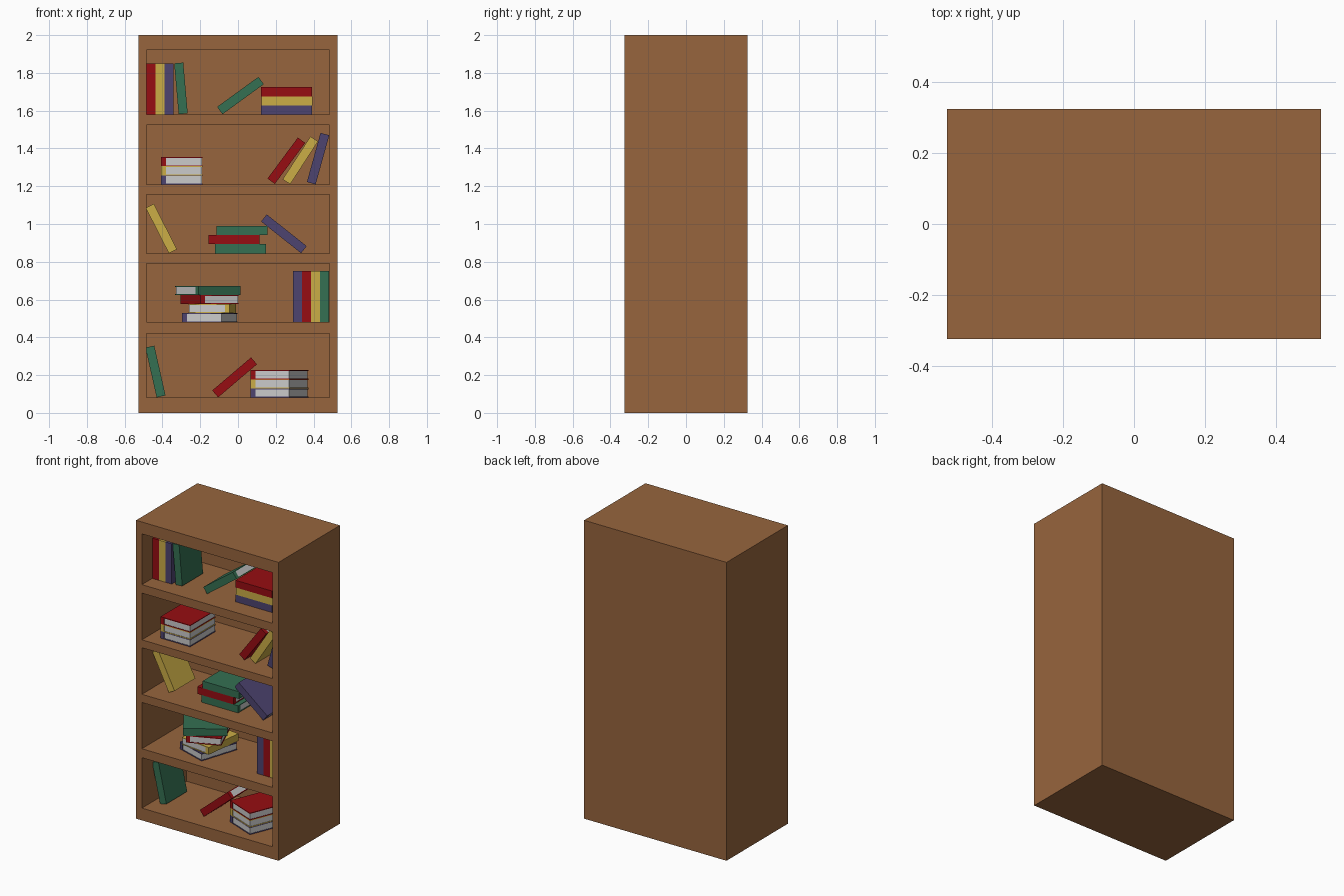
import bpy, bmesh
from math import radians
from mathutils import Matrix, Vector

if "Cube" in bpy.data.objects:
    bpy.data.objects.remove(bpy.data.objects["Cube"])


def material(name, rgb):
    m = bpy.data.materials.new(name)
    m.diffuse_color = (*rgb, 1)
    m.use_nodes = True
    m.node_tree.nodes["Principled BSDF"].inputs["Base Color"].default_value = m.diffuse_color
    return m


WOOD = material("wood", (0.31, 0.13, 0.047))
PAPER = material("paper", (0.62, 0.62, 0.62))
COVERS = {
    "red": material("red_cover", (0.31, 0.004, 0.006)),
    "yellow": material("yellow_cover", (0.60, 0.42, 0.062)),
    "purple": material("purple_cover", (0.075, 0.056, 0.16)),
    "green": material("green_cover", (0.035, 0.16, 0.085)),
}
LENGTH, WIDTH, THICK = 0.27, 0.22, 0.048   # size of every book
SPINE, BOARD = 0.026, 0.005


def add_box(bm, lo, hi, mat=0):
    lo, hi = Vector(lo), Vector(hi)
    m = Matrix.Translation((lo + hi) / 2) @ Matrix.Diagonal((*(hi - lo), 1))
    verts = bmesh.ops.create_cube(bm, size=1, matrix=m)["verts"]
    for f in {f for v in verts for f in v.link_faces}:
        f.material_index = mat


def make_object(name, bm, mats):
    bmesh.ops.recalc_face_normals(bm, faces=bm.faces)
    me = bpy.data.meshes.new(name)
    bm.to_mesh(me)
    bm.free()
    for m in mats:
        me.materials.append(m)
    ob = bpy.data.objects.new(name, me)
    bpy.context.collection.objects.link(ob)
    return ob


# Bookcase: one block with five recesses cut into the front
FLOORS = [0.082, 0.48, 0.845, 1.21, 1.58]
CEILINGS = [0.42, 0.79, 1.157, 1.523, 1.92]
bm = bmesh.new()
add_box(bm, (-0.528, -0.325, 0), (0.528, 0.325, 2))
bookcase = make_object("bookcase", bm, [WOOD])
bm = bmesh.new()
for lo, hi in zip(FLOORS, CEILINGS):
    add_box(bm, (-0.485, -0.5, lo), (0.485, 0.147, hi))
cutter = make_object("recess_cutter", bm, [WOOD])
cutter.hide_render = True
mod = bookcase.modifiers.new("recesses", "BOOLEAN")
mod.operation, mod.solver, mod.object = "DIFFERENCE", "EXACT", cutter
bpy.context.view_layer.objects.active = bookcase
bpy.ops.object.modifier_apply(modifier=mod.name)
bpy.data.objects.remove(cutter)


def book(colour, loc, rot):
    """Book lying flat, spine towards -y, centred on its origin, then turned by rot."""
    bm = bmesh.new()
    y, z, h = WIDTH / 2, THICK / 2, LENGTH / 2
    s, b = -y + SPINE, z - BOARD
    profile = [(-y, -z), (y, -z), (y, -b), (s, -b), (s, b), (y, b), (y, z), (-y, z)]
    face = bm.faces.new([bm.verts.new((-h, py, pz)) for py, pz in profile])
    ext = bmesh.ops.extrude_face_region(bm, geom=[face], use_keep_orig=True)["geom"]
    moved = [v for v in ext if isinstance(v, bmesh.types.BMVert)]
    bmesh.ops.translate(bm, verts=moved, vec=(LENGTH, 0, 0))
    add_box(bm, (-h + 0.003, s, -b), (h - 0.003, y - 0.003, b), 1)   # pages
    ob = make_object(colour + "_book", bm, [COVERS[colour], PAPER])
    ob.location, ob.rotation_euler = loc, rot


def lean(colour, x, z, angle, y=-0.21):
    """Book with its spine to the front; angle from the shelf, 90 is upright."""
    book(colour, (x, y + WIDTH / 2, z), (0, -radians(angle), 0))


def stack(floor, items):
    """Pile of flat books, bottom first: colour, x, y, turn about z."""
    for i, (colour, x, y, turn) in enumerate(items):
        book(colour, (x, y, floor + THICK * (i + 0.5)), (0, 0, radians(turn)))


def row(floor, x, colours, y=-0.215):
    """Upright books side by side starting at x."""
    for i, colour in enumerate(colours):
        lean(colour, x + THICK * (i + 0.5), floor + LENGTH / 2, 90, y)


# Top shelf
row(1.58, -0.485, ["red", "yellow", "purple"])
lean("green", -0.302, 1.718, 95)
lean("green", 0.013, 1.68, 36)
stack(1.58, [("purple", 0.257, -0.09, 0), ("yellow", 0.26, -0.09, 0), ("red", 0.257, -0.09, 0)])

# Second shelf
stack(1.21, [(c, -0.297, -0.105, -90) for c in ("purple", "yellow", "red")])
lean("red", 0.256, 1.335, 53.5)
lean("yellow", 0.33, 1.337, 57)
lean("purple", 0.424, 1.346, 74.5)

# Third shelf
lean("yellow", -0.406, 0.976, 117)
stack(0.845, [("green", 0.013, -0.1, 0), ("red", -0.02, -0.1, 0), ("green", 0.02, -0.1, 0)])
lean("purple", 0.243, 0.948, 141.6)

# Fourth shelf
stack(0.48, [("purple", -0.149, -0.1, -108), ("yellow", -0.137, -0.1, 83),
             ("red", -0.151, -0.1, -67), ("green", -0.16, -0.115, 34)])
row(0.48, 0.291, ["purple", "red", "yellow", "green"])

# Bottom shelf
lean("green", -0.437, 0.219, 102.7)
lean("red", -0.018, 0.188, 40.4)
stack(0.082, [(c, 0.22, -0.096, -112) for c in ("purple", "yellow", "red")])
